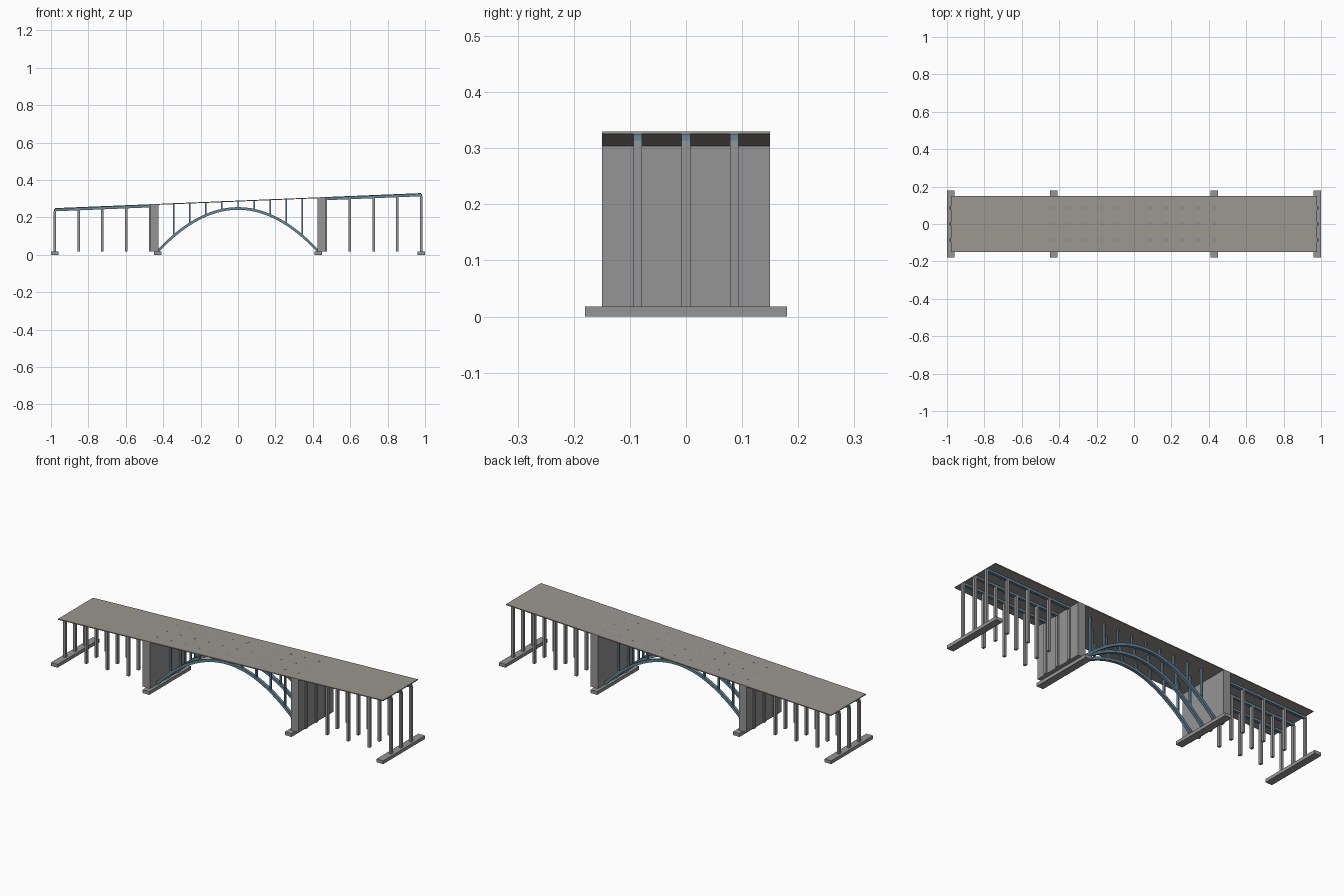
import bpy, bmesh

if "Cube" in bpy.data.objects:
    bpy.data.objects.remove(bpy.data.objects["Cube"])

RIBS = (-0.086, 0.0, 0.086)


def top(x):
    """Height of the sloping road surface."""
    return 0.29 + 0.041 * x


def material(name, col):
    m = bpy.data.materials.new(name)
    m.diffuse_color = (*col, 1)
    m.use_nodes = True
    m.node_tree.nodes["Principled BSDF"].inputs["Base Color"].default_value = m.diffuse_color
    return m


STEEL = material("blue_steel", (0.13, 0.25, 0.34))
ROAD = material("road_grey", (0.33, 0.31, 0.28))
CONCRETE = material("concrete", (0.3, 0.3, 0.3))


def extrude_xz(name, profile, y, width, mat):
    """Closed x-z outline given as top/bottom pairs, extruded across y."""
    bm = bmesh.new()
    rings = []
    for x0, z0, x1, z1 in profile:
        rings.append([bm.verts.new(p) for p in (
            (x0, y - width / 2, z0), (x0, y + width / 2, z0),
            (x1, y + width / 2, z1), (x1, y - width / 2, z1))])
    for a, b in zip(rings, rings[1:]):
        for i in range(4):
            j = (i + 1) % 4
            bm.faces.new((a[i], a[j], b[j], b[i]))
    bm.faces.new(rings[0])
    bm.faces.new(rings[-1])
    bmesh.ops.recalc_face_normals(bm, faces=bm.faces)
    me = bpy.data.meshes.new(name)
    bm.to_mesh(me)
    bm.free()
    me.materials.append(mat)
    ob = bpy.data.objects.new(name, me)
    bpy.context.collection.objects.link(ob)
    return ob


def upright(name, x, y, wx, wy, z0, drop, mat):
    """Vertical member whose top follows the deck slope."""
    a, b = x - wx / 2, x + wx / 2
    return extrude_xz(name, [(a, top(a) - drop, a, z0), (b, top(b) - drop, b, z0)], y, wy, mat)


def sloped(name, a, b, y, width, d0, d1, mat):
    """Beam running along the slope, between two depths below the road."""
    return extrude_xz(name, [(x, top(x) - d0, x, top(x) - d1) for x in (a, b)], y, width, mat)


def arch_z(x):
    return 0.018 + 0.23 * (1 - (x / 0.43) ** 2)


# Deck
sloped("deck", -0.978, 0.978, 0, 0.30, 0, 0.005, ROAD)

for s in (-1, 1):
    # Footings
    for fx in (0.98, 0.428):
        x = s * fx
        extrude_xz("footing", [(x - 0.02, 0.018, x - 0.02, 0), (x + 0.02, 0.018, x + 0.02, 0)],
                   0, 0.36, CONCRETE)
    # Wall piers
    upright("pier", s * 0.447, 0, 0.044, 0.30, 0.018, 0.002, CONCRETE)
    for y in RIBS:
        # Approach girders and columns
        a, b = sorted((s * 0.45, s * 0.984))
        sloped("approach_girder", a, b, y, 0.016, 0.005, 0.017, STEEL)
        for i in range(5):
            upright("column", s * (0.98 - 0.1275 * i), y, 0.013, 0.016, 0.018, 0.017, CONCRETE)

# Arch ribs and spandrel posts
N = 40
for y in RIBS:
    prof = []
    for i in range(N + 1):
        x = -0.43 + 0.86 * i / N
        slope = -0.46 * x / 0.43 ** 2
        k = 0.007 / (1 + slope * slope) ** 0.5
        nx, nz = -slope * k, k
        z = arch_z(x)
        prof.append((x + nx, z + nz, x - nx, z - nz))
    extrude_xz("arch_rib", prof, y, 0.016, STEEL)
    for i in range(-5, 6):
        x = i * 0.086
        upright("spandrel_post", x, y, 0.008, 0.012, arch_z(x), -0.0003, STEEL)
